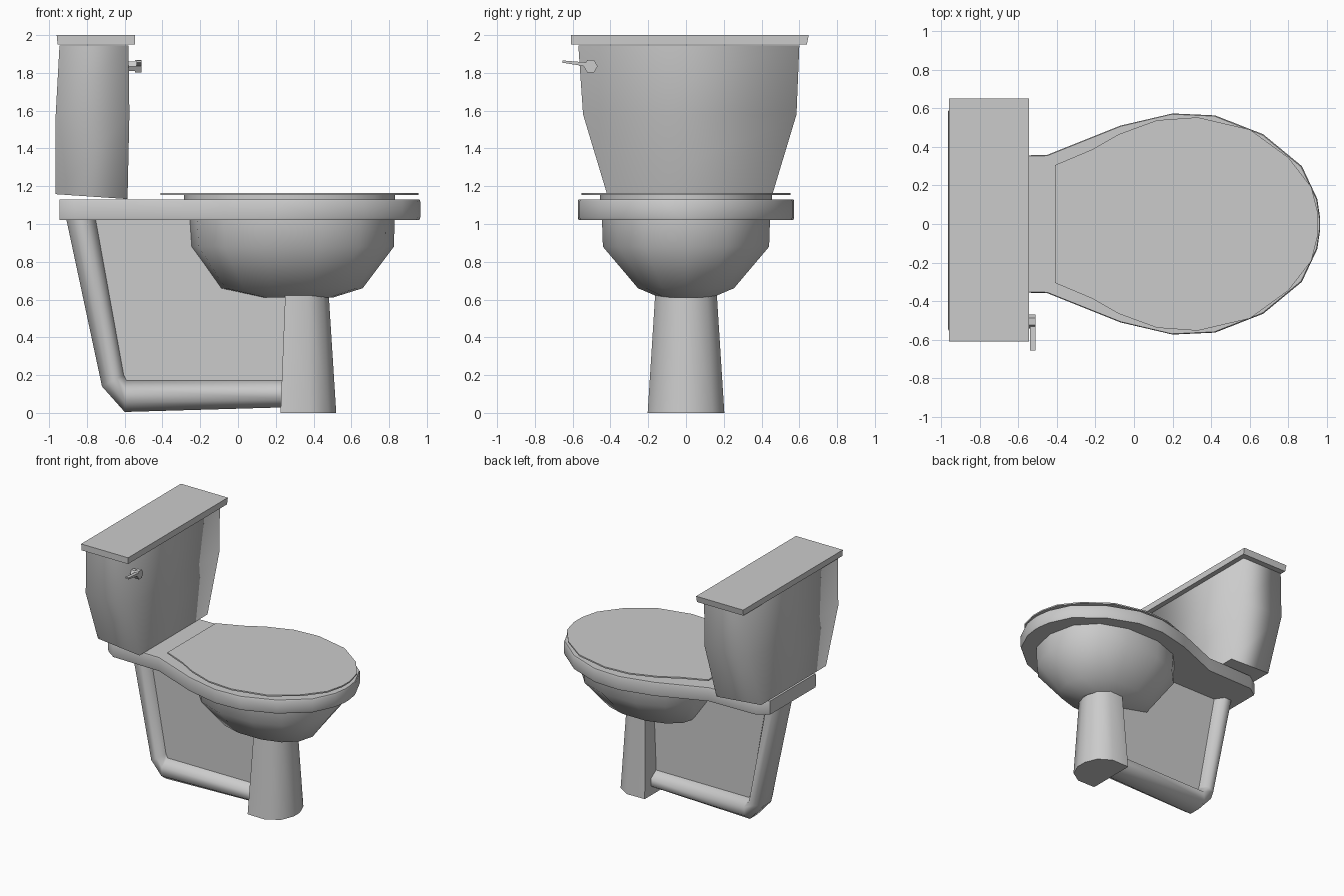
import bpy
import bmesh
from math import cos, sin, pi, radians, copysign
from mathutils import Vector

if "Cube" in bpy.data.objects:
    bpy.data.objects.remove(bpy.data.objects["Cube"], do_unlink=True)

GREY = (0.6, 0.6, 0.6, 1.0)
porcelain = bpy.data.materials.new("grey_porcelain")
porcelain.use_nodes = True
porcelain.diffuse_color = GREY
porcelain.node_tree.nodes["Principled BSDF"].inputs["Base Color"].default_value = GREY


def loft(name, rings, limit=40):
    """Skin a list of equal rings, cap both ends, smooth edges below limit."""
    bm = bmesh.new()
    rows = [[bm.verts.new(p) for p in ring] for ring in rings]
    n = len(rows[0])
    for a, b in zip(rows, rows[1:]):
        for i in range(n):
            j = (i + 1) % n
            bm.faces.new((a[i], a[j], b[j], b[i]))
    caps = [bm.faces.new(rows[0]), bm.faces.new(rows[-1])]
    bmesh.ops.recalc_face_normals(bm, faces=bm.faces)
    for f in bm.faces:
        f.smooth = True
    for e in bm.edges:
        e.smooth = e.calc_face_angle(0) < radians(limit)
    for f in caps:
        for e in f.edges:
            e.smooth = False
    me = bpy.data.meshes.new(name)
    bm.to_mesh(me)
    bm.free()
    me.materials.append(porcelain)
    ob = bpy.data.objects.new(name, me)
    bpy.context.collection.objects.link(ob)
    return ob


def oval(x0, x1, ry, z, n, power=1.0):
    """Horizontal oval spanning x0..x1 and -ry..ry; power below 1 squares it."""
    c, rx = (x0 + x1) / 2, (x1 - x0) / 2

    def bulge(v):
        return copysign(abs(v) ** power, v)

    return [(c + rx * bulge(cos(2 * pi * i / n)), ry * bulge(sin(2 * pi * i / n)), z)
            for i in range(n)]


def rect(x0, x1, y0, y1, z):
    return [(x0, y0, z), (x1, y0, z), (x1, y1, z), (x0, y1, z)]


def mirrored(half, z):
    """Close a half outline (x, y) across y = 0."""
    pts = half + [(x, -y) for x, y in reversed(half)]
    return [(x, y, z) for x, y in pts]


def pipe_ring(outer, inner, ry, n=8):
    """Ring with flat inner and outer sides across a pipe lying in the xz plane."""
    o, i = Vector((outer[0], 0, outer[1])), Vector((inner[0], 0, inner[1]))
    c, r = (o + i) / 2, (o - i) / 2 / cos(pi / n)
    turns = [(2 * k + 1) * pi / n for k in range(n)]
    return [c + r * cos(t) + Vector((0, ry * sin(t), 0)) for t in turns]


# Tank with a sloping base, and its lid
base = [(-0.965, -0.39, 1.158), (-0.585, -0.41, 1.132),
        (-0.585, 0.45, 1.132), (-0.965, 0.43, 1.158)]
loft("tank", [base, rect(-0.965, -0.575, -0.545, 0.585, 1.58),
              rect(-0.945, -0.58, -0.57, 0.60, 1.945)], limit=100)
loft("tank_lid", [rect(-0.955, -0.545, -0.61, 0.64, 1.95),
                  rect(-0.96, -0.545, -0.61, 0.65, 2.0)])


# Flush handle: hub on the tank front and a thin arm
def x_ring(x, r):
    return [(x, -0.505 + r * cos(k * pi / 3), 1.835 + r * sin(k * pi / 3)) for k in range(6)]


loft("handle_hub", [x_ring(-0.585, 0.03), x_ring(-0.545, 0.03),
                    x_ring(-0.545, 0.037), x_ring(-0.51, 0.037)])
loft("handle_arm", [[(x, y, z + h) for x, h in
                     ((-0.538, -r), (-0.51, -r), (-0.51, r), (-0.538, r))]
                    for y, z, r in ((-0.49, 1.84, 0.012), (-0.655, 1.86, 0.006))])

# Rim slab with the neck that carries the tank
rim = [(-0.945, 0.29), (-0.86, 0.35), (-0.45, 0.358), (-0.07, 0.51), (0.2, 0.573),
       (0.42, 0.563), (0.67, 0.465), (0.87, 0.3), (0.95, 0.13), (0.965, 0.03)]
inset = [(x - 0.004 if x > 0 else x, y - 0.004) for x, y in rim]
loft("rim", [mirrored(inset, 1.022), mirrored(rim, 1.035),
             mirrored(rim, 1.12), mirrored(inset, 1.13)])

# Seat ring and closed cover
loft("seat", [oval(-0.285, 0.83, 0.455, 1.125, 20), oval(-0.285, 0.83, 0.455, 1.156, 20)])
cover = [(-0.41, 0.305), (-0.22, 0.385), (-0.08, 0.465), (0.12, 0.538), (0.33, 0.553),
         (0.6, 0.49), (0.8, 0.345), (0.92, 0.19), (0.955, 0.05)]
loft("seat_cover", [mirrored(cover, 1.153), mirrored(cover, 1.164)])

# Bowl
loft("bowl", [oval(-0.265, 0.83, 0.455, 1.03, 14, 0.88),
              oval(-0.255, 0.825, 0.45, 0.88, 14, 0.88),
              oval(-0.1, 0.66, 0.26, 0.66, 14, 0.88),
              oval(0.13, 0.5, 0.14, 0.61, 14)])

# Pedestal with a flat back and a rounded front
foot = [(0.225, 0.2), (0.38, 0.203), (0.48, 0.14), (0.52, 0.04)]
neck = [(0.25, 0.16), (0.37, 0.163), (0.45, 0.11), (0.48, 0.03)]
loft("pedestal", [mirrored(foot, 0), mirrored(neck, 0.63)], limit=60)

# Drain pipe from the neck to the pedestal, with a web filling its bend
loft("drain_pipe", [pipe_ring((-0.91, 1.03), (-0.755, 1.03), 0.125),
                    pipe_ring((-0.72, 0.14), (-0.605, 0.2), 0.125),
                    pipe_ring((-0.6, 0.005), (-0.59, 0.172), 0.125),
                    pipe_ring((0.27, 0.03), (0.27, 0.172), 0.125)], limit=60)
web = [(-0.79, 1.03), (-0.64, 0.14), (0.3, 0.14), (0.3, 0.7), (0, 1.03)]
loft("pipe_web", [[(x, y, z) for x, z in web] for y in (-0.045, 0.045)])
